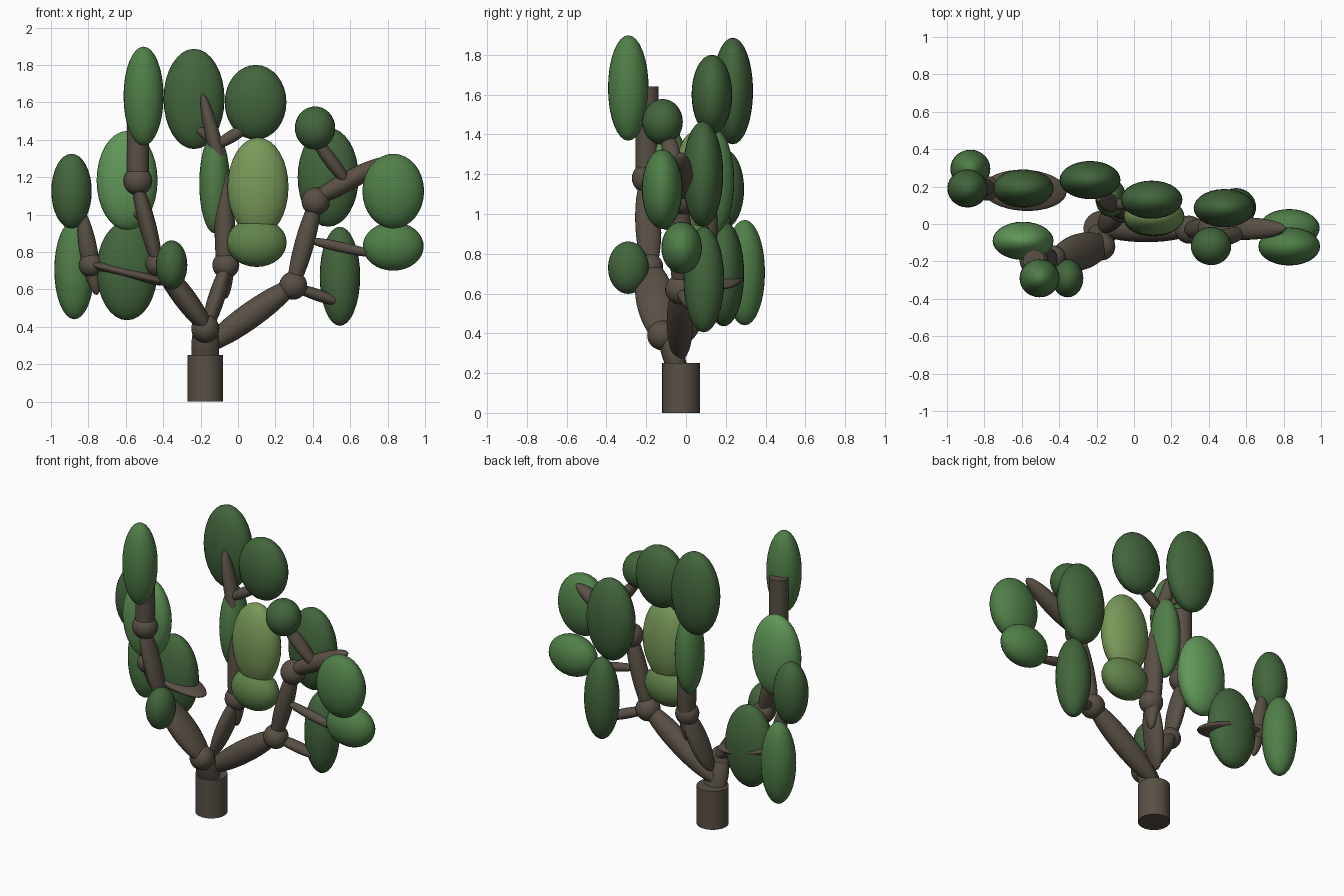
import bpy
from mathutils import Vector, Matrix


def material(name, rgb):
    m = bpy.data.materials.new(name)
    m.diffuse_color = (*rgb, 1)
    return m


BARK = material("bark", (0.10, 0.08, 0.06))
DARK = material("leaf_dark", (0.055, 0.13, 0.045))
MID = material("leaf_mid", (0.08, 0.21, 0.065))
LIGHT = material("leaf_light", (0.12, 0.31, 0.10))
LIME = material("leaf_lime", (0.19, 0.32, 0.10))
OLIVE = material("leaf_olive", (0.12, 0.23, 0.07))


def finish(name, mat):
    o = bpy.context.object
    o.name = name
    o.data.materials.append(mat)
    bpy.ops.object.shade_smooth_by_angle()
    return o


def ball(name, loc, radii, mat):
    bpy.ops.mesh.primitive_uv_sphere_add(segments=28, ring_count=16, radius=1)
    o = finish(name, mat)
    o.matrix_world = Matrix.Translation(loc) @ Matrix.Diagonal((*radii, 1))


def post(name, x, y, z0, z1, r):
    bpy.ops.mesh.primitive_cylinder_add(vertices=32, radius=r, depth=z1 - z0,
                                        location=(x, y, (z0 + z1) / 2))
    finish(name, BARK)


def limb(name, a, b, thin, wide):
    """Ellipsoid from a to b; thin is the radius seen from the front, wide runs along y."""
    a, b = Vector(a), Vector(b)
    z = (b - a).normalized()
    x = Vector((0, 1, 0)).cross(z).normalized()
    y = z.cross(x)
    rot = Matrix((x, y, z)).transposed().to_4x4()
    bpy.ops.mesh.primitive_uv_sphere_add(segments=24, ring_count=16, radius=1)
    o = finish(name, BARK)
    o.matrix_world = (Matrix.Translation((a + b) / 2) @ rot
                      @ Matrix.Diagonal((thin, wide, (b - a).length / 2, 1)))


# trunk and upright stems
post("trunk", -0.175, -0.025, 0, 0.25, 0.095)
post("left_stem", -0.535, -0.195, 1.17, 1.64, 0.058)

# joints
for name, loc, r in [
    ("fork_joint", (-0.175, -0.12, 0.39), 0.075),
    ("left_joint", (-0.43, -0.18, 0.735), 0.065),
    ("left_upper_joint", (-0.535, -0.195, 1.18), 0.077),
    ("outer_left_joint", (-0.785, 0.19, 0.73), 0.065),
    ("middle_joint", (-0.065, 0.08, 0.73), 0.072),
    ("right_joint", (0.295, -0.03, 0.62), 0.075),
    ("right_upper_joint", (0.415, -0.025, 1.07), 0.075),
]:
    ball(name, loc, (r, r, r), BARK)

# branches and twigs
for name, a, b, thin, wide in [
    ("trunk_top", (-0.175, -0.01, 0.12), (-0.175, -0.12, 0.46), 0.075, 0.055),
    ("left_branch", (-0.14, -0.11, 0.36), (-0.44, -0.19, 0.76), 0.06, 0.10),
    ("left_upper_branch", (-0.42, -0.18, 0.70), (-0.55, -0.2, 1.2), 0.045, 0.065),
    ("left_twig", (-0.47, -0.18, 0.96), (-0.62, -0.1, 1.06), 0.025, 0.025),
    ("outer_left_branch", (-0.755, 0.2, 0.57), (-0.84, 0.19, 1.03), 0.048, 0.045),
    ("outer_left_twig", (-0.81, 0.19, 0.74), (-0.36, 0.17, 0.63), 0.035, 0.11),
    ("middle_branch", (-0.18, -0.01, 0.35), (-0.05, 0.09, 0.76), 0.045, 0.075),
    ("middle_stem", (-0.065, 0.08, 0.55), (-0.075, 0.105, 1.25), 0.055, 0.065),
    ("middle_top_branch", (-0.06, 0.1, 1.12), (-0.19, 0.13, 1.645), 0.04, 0.05),
    ("middle_twig_left", (-0.12, 0.1, 1.38), (-0.25, 0.21, 1.49), 0.022, 0.022),
    ("middle_twig_right", (-0.13, 0.1, 1.36), (0.07, 0.12, 1.48), 0.033, 0.033),
    ("right_branch", (-0.2, -0.03, 0.27), (0.33, -0.03, 0.65), 0.07, 0.067),
    ("right_upper_branch", (0.28, -0.03, 0.57), (0.43, -0.025, 1.12), 0.052, 0.055),
    ("right_end_branch", (0.37, -0.025, 1.06), (0.81, -0.025, 1.30), 0.052, 0.06),
    ("right_twig_up", (0.60, -0.04, 1.15), (0.39, -0.1, 1.43), 0.037, 0.045),
    ("right_twig_out", (0.35, -0.03, 0.87), (0.76, -0.03, 0.78), 0.028, 0.03),
    ("right_twig_low", (0.28, -0.03, 0.62), (0.57, 0.05, 0.52), 0.032, 0.04),
]:
    limb(name, a, b, thin, wide)

# foliage pads: centre, width radius, height radius
for i, (loc, rx, rz, mat) in enumerate([
    ((-0.505, -0.29, 1.633), 0.107, 0.265, MID),
    ((-0.235, 0.235, 1.618), 0.163, 0.268, DARK),
    ((0.094, 0.13, 1.60), 0.165, 0.20, DARK),
    ((0.412, -0.118, 1.463), 0.108, 0.115, DARK),
    ((0.482, 0.085, 1.20), 0.163, 0.265, DARK),
    ((0.83, -0.12, 1.125), 0.165, 0.20, MID),
    ((0.83, -0.022, 0.83), 0.163, 0.13, MID),
    ((0.545, 0.09, 0.67), 0.108, 0.265, DARK),
    ((0.107, 0.04, 1.147), 0.163, 0.265, LIME),
    ((0.10, 0.035, 0.85), 0.16, 0.13, OLIVE),
    ((-0.125, 0.14, 1.165), 0.082, 0.265, MID),
    ((-0.89, 0.19, 1.125), 0.108, 0.20, DARK),
    ((-0.875, 0.295, 0.705), 0.107, 0.265, MID),
    ((-0.593, -0.09, 1.182), 0.163, 0.265, LIGHT),
    ((-0.593, 0.19, 0.70), 0.163, 0.265, DARK),
    ((-0.355, -0.29, 0.73), 0.084, 0.132, DARK),
]):
    ball(f"foliage_{i + 1}", loc, (rx, 0.102, rz), mat)
